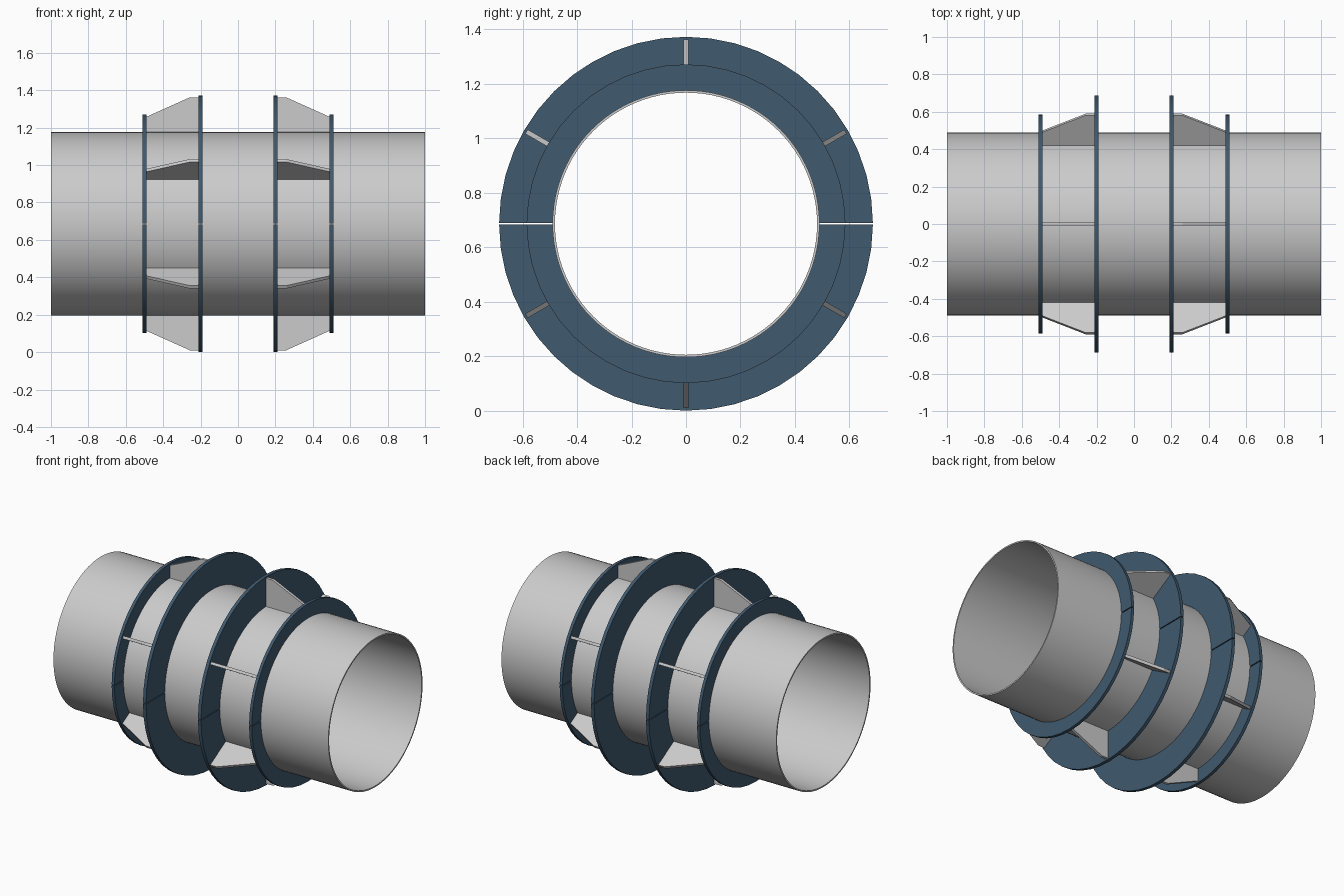
import bpy, bmesh
from math import sin, cos, pi, radians, asin

if "Cube" in bpy.data.objects:
    bpy.data.objects.remove(bpy.data.objects["Cube"])

CZ = 0.686          # height of the pipe axis
PIPE_R = 0.49
SEAM = 0.003        # half width of the gap between flange halves

blue = bpy.data.materials.new("slate_blue")
blue.diffuse_color = (0.05, 0.10, 0.155, 1)
blue.use_nodes = True
blue.node_tree.nodes["Principled BSDF"].inputs["Base Color"].default_value = blue.diffuse_color


def make(name, verts, faces, mat=None, smooth=False):
    mesh = bpy.data.meshes.new(name)
    mesh.from_pydata(verts, [], faces)
    bm = bmesh.new()
    bm.from_mesh(mesh)
    bmesh.ops.recalc_face_normals(bm, faces=bm.faces)
    bm.to_mesh(mesh)
    bm.free()
    ob = bpy.data.objects.new(name, mesh)
    bpy.context.collection.objects.link(ob)
    if mat:
        mesh.materials.append(mat)
    if smooth:
        bpy.ops.object.select_all(action='DESELECT')
        ob.select_set(True)
        bpy.context.view_layer.objects.active = ob
        bpy.ops.object.shade_smooth_by_angle(angle=radians(30))
    return ob


def ring(name, x0, x1, r_in, r_out, n, half=None, mat=None, smooth=False):
    """Rectangular section swept round the x axis; half = +1 / -1 for a half ring."""
    verts, faces = [], []
    count = n + 1 if half else n
    for i in range(count):
        for x, r in ((x0, r_in), (x1, r_in), (x1, r_out), (x0, r_out)):
            if half:
                gap = asin(SEAM / r)
                a = half * (gap + (pi - 2 * gap) * i / n)
            else:
                a = 2 * pi * i / n
            verts.append((x, r * cos(a), CZ + r * sin(a)))
    for i in range(n):
        j = (i + 1) % count
        for k in range(4):
            m = (k + 1) % 4
            faces.append((4 * i + k, 4 * i + m, 4 * j + m, 4 * j + k))
    if half:
        faces += [(3, 2, 1, 0), tuple(4 * n + k for k in range(4))]
    return make(name, verts, faces, mat, smooth)


def gusset(name, side, angle):
    """Sloped stiffener plate between a small and a large flange."""
    prof = [(0.49, 0.486), (0.49, 0.572), (0.258, 0.676), (0.21, 0.676), (0.21, 0.486)]
    verts = []
    for t in (-0.009, 0.009):
        for x, r in prof:
            verts.append((side * x, r * cos(angle) - t * sin(angle),
                          CZ + r * sin(angle) + t * cos(angle)))
    n = len(prof)
    faces = [tuple(range(n)), tuple(range(2 * n - 1, n - 1, -1))]
    faces += [(i, (i + 1) % n, n + (i + 1) % n, n + i) for i in range(n)]
    make(name, verts, faces)


# Carrier pipe, open at both ends
ring("pipe", -1, 1, 0.481, PIPE_R, 96, smooth=True)

for side, label in ((-1, "left"), (1, "right")):
    # Split flanges: tall inner pair, shorter outer pair
    for half, part in ((1, "upper"), (-1, "lower")):
        ring(f"{label}_large_flange_{part}", side * 0.2 - 0.011, side * 0.2 + 0.011,
             PIPE_R - 0.001, 0.686, 24, half, blue, True)
        ring(f"{label}_small_flange_{part}", side * 0.5 - 0.01, side * 0.5 + 0.01,
             PIPE_R - 0.001, 0.585, 24, half, blue, True)
    # Six gussets per side
    for i in range(6):
        gusset(f"{label}_gusset_{i + 1}", side, radians(30 + 60 * i))
